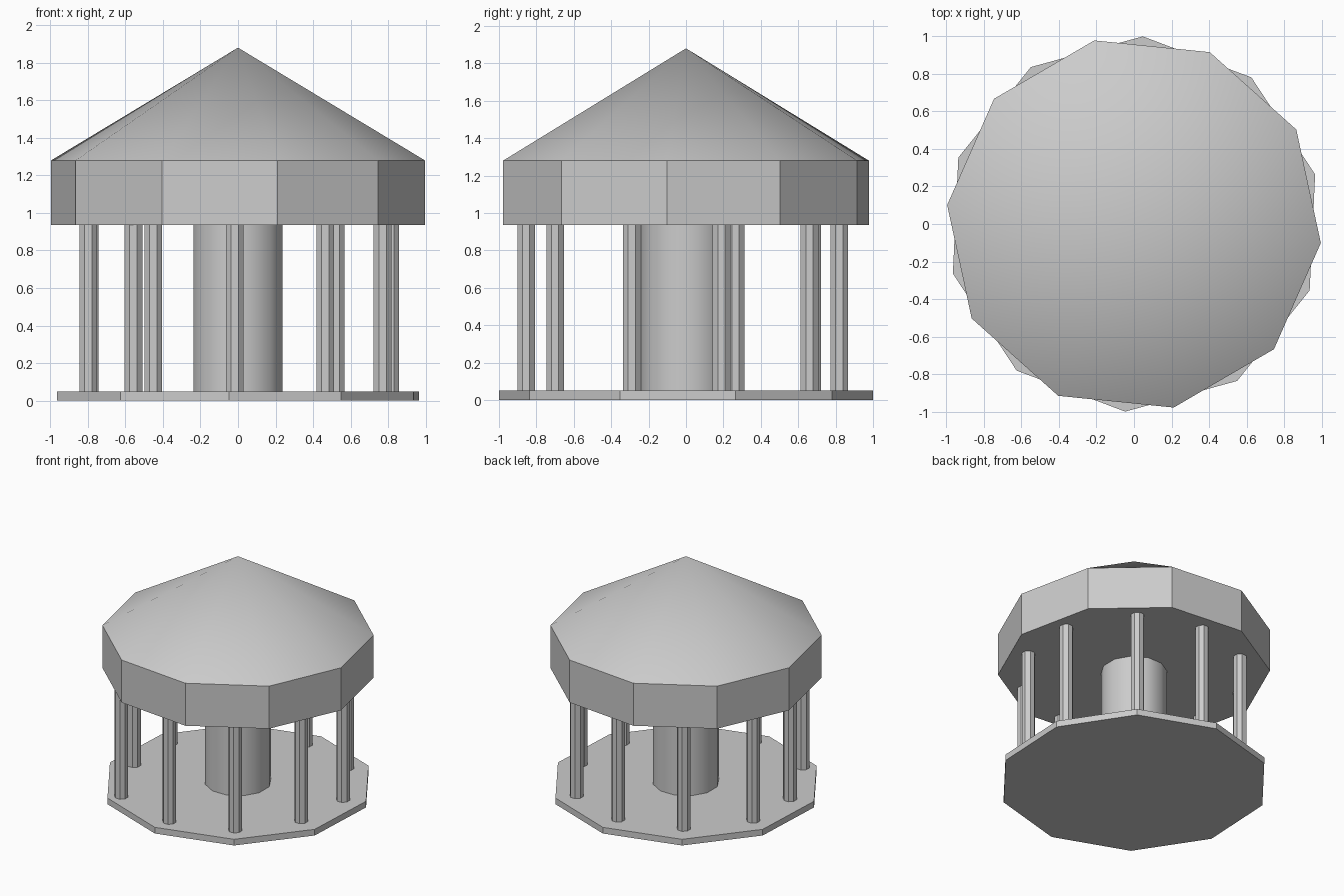
import bpy, bmesh, math

cube = bpy.data.objects.get("Cube")
if cube:
    bpy.data.objects.remove(cube, do_unlink=True)

grey = bpy.data.materials.new("plain_grey")
grey.use_nodes = True
grey.diffuse_color = (0.6, 0.6, 0.6, 1)
grey.node_tree.nodes["Principled BSDF"].inputs["Base Color"].default_value = (0.6, 0.6, 0.6, 1)


def turned(name, profile, sides, phase, at=(0, 0), smooth=None):
    """Closed solid swept around z from (radius, height) pairs, bottom to top."""
    bm = bmesh.new()
    rings = []
    for r, z in profile:
        if r == 0:
            rings.append([bm.verts.new((0, 0, z))])
            continue
        angles = [math.radians(phase + 360 * i / sides) for i in range(sides)]
        rings.append([bm.verts.new((r * math.cos(a), r * math.sin(a), z)) for a in angles])
    for low, high in zip(rings, rings[1:]):
        for i in range(sides):
            j = (i + 1) % sides
            if len(high) == 1:
                bm.faces.new((low[i], low[j], high[0]))
            else:
                bm.faces.new((low[i], low[j], high[j], high[i]))
    bm.faces.new(rings[0][::-1])
    if len(rings[-1]) > 1:
        bm.faces.new(rings[-1])
    mesh = bpy.data.meshes.new(name)
    bm.to_mesh(mesh)
    bm.free()
    mesh.materials.append(grey)
    ob = bpy.data.objects.new(name, mesh)
    ob.location = (at[0], at[1], 0)
    bpy.context.collection.objects.link(ob)
    if smooth:
        bpy.ops.object.select_all(action="DESELECT")
        ob.select_set(True)
        bpy.context.view_layer.objects.active = ob
        bpy.ops.object.shade_smooth_by_angle(angle=math.radians(smooth))
    return ob


# Ten-sided floor, central column, and roof with a deep fascia band
turned("floor_platform", [(1.0, 0), (1.0, 0.05)], 10, 15.3)
turned("central_column", [(0.245, 0.05), (0.245, 0.935)], 12, 15, smooth=40)
turned("canopy_roof", [(1.0, 0.935), (1.0, 1.28), (0, 1.88)], 10, -5.8, smooth=30)

# Ring of slightly uneven support posts, counter-clockwise from the front
posts = [(-0.017, -0.855), (0.465, -0.70), (0.77, -0.29), (0.81, 0.19), (0.52, 0.66),
         (0.035, 0.82), (-0.452, 0.675), (-0.79, 0.265), (-0.797, -0.195), (-0.557, -0.70)]
for n, p in enumerate(posts, 1):
    turned(f"support_post_{n}", [(0.051, 0.05), (0.051, 0.935)], 8, 22.5, at=p)
